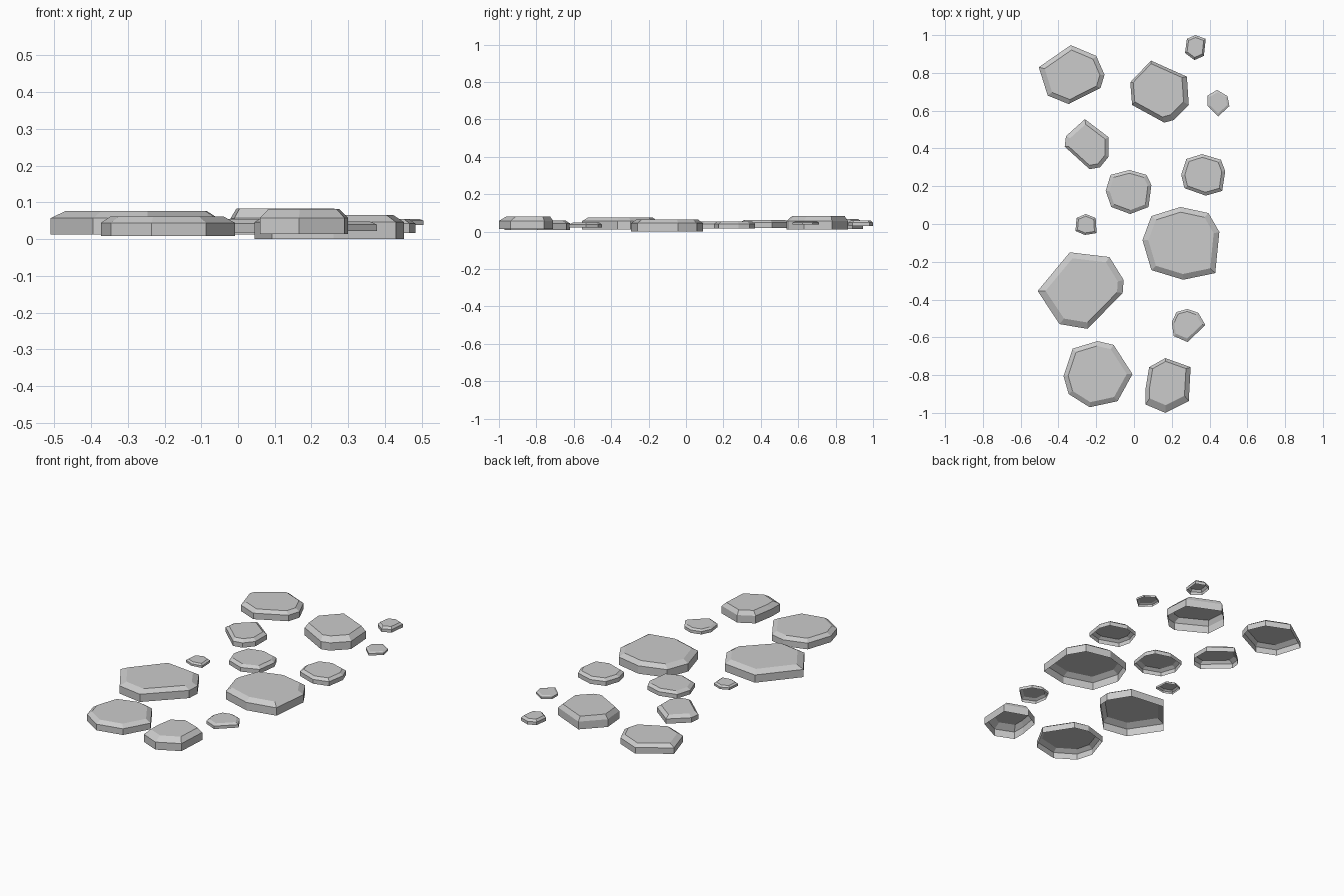
import bpy, bmesh


def stone(name, outline, base, rim, top, inset=0.86, shift=(0, 0)):
    """Hollow flagstone: upright wall, sloped bevel, flat top, open underneath.
    Outline runs clockwise; all sizes in hundredths of a unit."""
    pts = [(x / 100, y / 100) for x, y in reversed(outline)]
    n = len(pts)
    cx = sum(p[0] for p in pts) / n
    cy = sum(p[1] for p in pts) / n
    sx, sy = shift[0] / 100, shift[1] / 100
    inner = [(cx + sx + (x - cx) * inset, cy + sy + (y - cy) * inset) for x, y in pts]

    bm = bmesh.new()
    rings = [[bm.verts.new((x, y, z / 100)) for x, y in loop]
             for loop, z in ((pts, base), (pts, rim), (inner, top))]
    for low, high in zip(rings, rings[1:]):
        for i in range(n):
            j = (i + 1) % n
            bm.faces.new((low[i], low[j], high[j], high[i]))
    bm.faces.new(rings[-1])
    mesh = bpy.data.meshes.new(name)
    bm.to_mesh(mesh)
    bm.free()
    obj = bpy.data.objects.new(name, mesh)
    bpy.context.collection.objects.link(obj)
    return obj


# Back group
stone("stone_back_left", [(-33.5, 94.7), (-20, 89), (-15.6, 79), (-17.7, 72),
      (-34.6, 63.5), (-45.7, 68), (-50.4, 83)], 1.5, 5, 6.7, 0.84)
stone("stone_back_centre", [(-2, 75), (9, 86.5), (28, 78), (29, 63), (21, 55),
      (16, 53.7), (-1, 63)], 1.2, 5.7, 8.3, 0.86, (-0.7, 1))
stone("pebble_back", [(28, 98), (32.5, 100), (38, 98), (37, 89), (32, 86.8),
      (27, 90.5)], 3, 4.8, 6, 0.8)
stone("pebble_back_right", [(44, 71), (49.5, 67.7), (50.5, 62.4), (44.6, 57),
      (39, 62.4), (39, 68)], 3.8, 5, 5.5, 0.8)

# Middle group
stone("stone_middle_left", [(-26, 55.5), (-13.5, 46), (-13.5, 35.5), (-18, 30),
      (-23.5, 29), (-36.7, 41), (-36, 46.5)], 2, 4.8, 6.3, 0.82)
stone("stone_middle", [(-2.4, 28.6), (6.6, 26), (9.2, 20.6), (7.7, 9), (-2, 5.3),
      (-12, 9), (-15, 17.5), (-12.4, 26)], 1.8, 4.2, 5.5, 0.84)
stone("stone_middle_right", [(36, 37), (46, 34), (48.3, 28), (46.7, 17.5), (38, 15),
      (26.7, 19), (25, 26), (27.7, 34.4)], 1.7, 4.2, 5.5, 0.84)
stone("pebble_middle_left", [(-25.6, 5.3), (-20.3, 3.2), (-19.8, -4.8), (-26, -5.8),
      (-31, -3.7), (-30.4, 3.2)], 3, 4.2, 5, 0.8)

# Two largest stones
stone("stone_large_right", [(24.6, 9), (39.4, 5.8), (45.2, -4.2), (43, -26),
      (26, -29.5), (9.2, -24.4), (4.5, -8.5), (9.2, 4.2)], 0, 4.6, 6.6, 0.85)
stone("stone_large_left", [(-34, -15), (-13, -17.5), (-5.5, -29.6), (-6, -36.5),
      (-24.6, -55.5), (-39.4, -53), (-51, -35.5)], 1.2, 5.7, 7.7, 0.84)

# Front group
stone("pebble_front_right", [(28.3, -45), (34, -47), (37.8, -53.5), (28.3, -62.5),
      (21, -59.3), (20, -52), (22.5, -46.6)], 2.2, 3.9, 4.8, 0.82)
stone("stone_front_left", [(-19.3, -62), (-10.8, -64), (-0.8, -79.5), (-8.7, -93.8),
      (-23.5, -97), (-34.6, -90), (-37.3, -80.5), (-32.5, -66)], 0.8, 4.4, 6.1, 0.85)
stone("stone_front_right", [(16.6, -71), (30, -75.8), (29, -93.7), (16.6, -100),
      (6, -95.5), (6, -88), (8, -75.8)], 1.4, 5.8, 8.2, 0.8, (0.3, 1.2))
